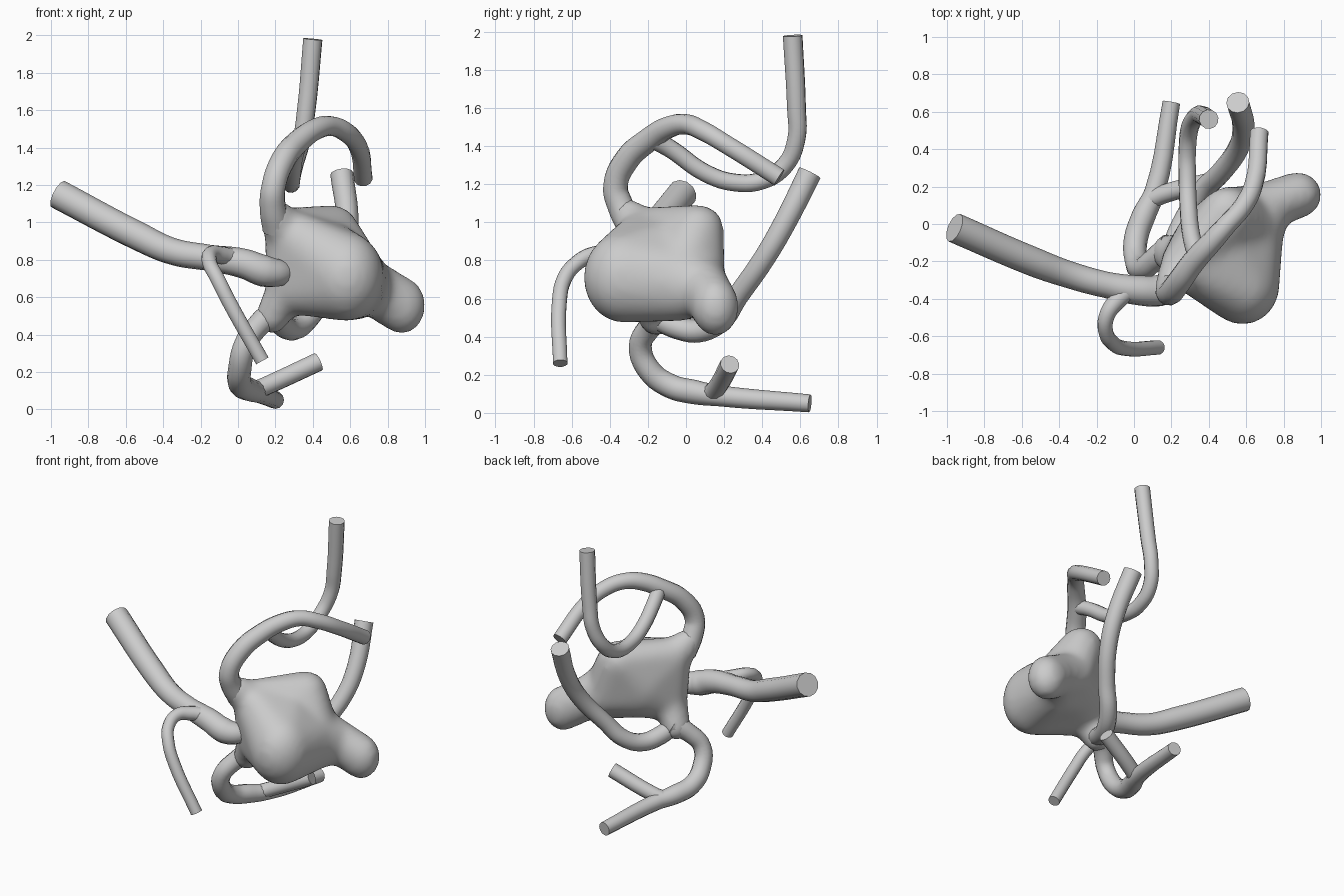
import bpy
import bmesh
from mathutils import Vector


def activate(ob):
    bpy.ops.object.select_all(action='DESELECT')
    ob.select_set(True)
    bpy.context.view_layer.objects.active = ob


def tube(name, pts):
    """Round vessel through (x, y, z, radius) points with flat ends."""
    cu = bpy.data.curves.new(name, 'CURVE')
    cu.dimensions = '3D'
    cu.bevel_depth = 1.0
    cu.bevel_resolution = 4
    cu.resolution_u = 5
    cu.use_fill_caps = True
    sp = cu.splines.new('BEZIER')
    sp.bezier_points.add(len(pts) - 1)
    for bp, (x, y, z, r) in zip(sp.bezier_points, pts):
        bp.co = (x, y, z)
        bp.radius = r
        bp.handle_left_type = bp.handle_right_type = 'AUTO'
    ob = bpy.data.objects.new(name, cu)
    bpy.context.collection.objects.link(ob)
    activate(ob)
    bpy.ops.object.convert(target='MESH')
    ob = bpy.context.object
    bpy.ops.object.shade_smooth_by_angle(angle=0.8)
    return ob


def hull(blobs):
    """Convex skin stretched over ellipsoids given as (centre, radii)."""
    bm = bmesh.new()
    for c, s in blobs:
        new = bmesh.ops.create_icosphere(bm, subdivisions=3, radius=1)['verts']
        for v in new:
            v.co = Vector([c[i] + v.co[i] * s[i] for i in range(3)])
    res = bmesh.ops.convex_hull(bm, input=bm.verts[:])
    junk = {g for g in res['geom_interior'] + res['geom_unused']
            if isinstance(g, bmesh.types.BMVert)}
    bmesh.ops.delete(bm, geom=list(junk), context='VERTS')
    bmesh.ops.recalc_face_normals(bm, faces=bm.faces[:])
    me = bpy.data.meshes.new("sac")
    bm.to_mesh(me)
    bm.free()
    ob = bpy.data.objects.new("sac", me)
    bpy.context.collection.objects.link(ob)
    return ob


# Sac: overlapping hulls for the bulges, merged by remeshing and smoothed
front = ((0.58, -0.33, 0.71), (0.20, 0.21, 0.24))
right = ((0.64, -0.04, 0.68), (0.16, 0.18, 0.20))
centre = ((0.44, -0.08, 0.78), (0.22, 0.20, 0.25))
top_back = ((0.50, 0.06, 0.97), (0.14, 0.14, 0.125))
back = ((0.58, 0.08, 0.72), (0.13, 0.125, 0.15))
left_up = ((0.26, -0.22, 0.94), (0.12, 0.12, 0.14))
left_low = ((0.26, -0.19, 0.64), (0.11, 0.12, 0.13))
neck = ((0.72, 0.10, 0.65), (0.13, 0.13, 0.15))
lobe = ((0.875, 0.155, 0.555), (0.13, 0.125, 0.155))
root_up = ((0.20, -0.31, 1.03), (0.085, 0.08, 0.10))
root_low = ((0.18, -0.15, 0.49), (0.09, 0.10, 0.09))
groups = [(front, right, centre), (front, left_up, left_low, centre),
          (left_up, left_low, centre, top_back, back), (right, top_back, back, centre),
          (right, back, neck), (neck, lobe), (left_up, root_up), (left_low, root_low)]
parts = [hull(g) for g in groups]
activate(parts[0])
for p in parts:
    p.select_set(True)
bpy.ops.object.join()
sac = bpy.context.object
sac.name = "sac"
m = sac.modifiers.new("merge", 'REMESH')
m.mode = 'VOXEL'
m.voxel_size = 0.022
m = sac.modifiers.new("soften", 'SMOOTH')
m.factor = 0.5
m.iterations = 18
activate(sac)
for m in list(sac.modifiers):
    bpy.ops.object.modifier_apply(modifier=m.name)
bpy.ops.object.shade_smooth()

# Left vessel and its small side branch
tube("left_vessel", [
    (-0.96, -0.02, 1.15, .08), (-0.53, -0.205, 0.925, .078), (-0.35, -0.27, 0.845, .072),
    (-0.15, -0.325, 0.81, .07), (0.03, -0.355, 0.78, .08), (0.14, -0.355, 0.74, .085),
    (0.21, -0.33, 0.73, .075), (0.28, -0.27, 0.74, .05)])
tube("left_branch", [
    (-0.02, -0.35, 0.81, .05), (-0.09, -0.41, 0.825, .048), (-0.145, -0.49, 0.83, .042),
    (-0.15, -0.58, 0.78, .04), (-0.11, -0.64, 0.70, .04), (-0.05, -0.665, 0.58, .04),
    (0.13, -0.66, 0.26, .039)])

# Upper arch and the branch rising from it
tube("upper_arch", [
    (0.21, -0.28, 0.97, .08), (0.185, -0.345, 1.09, .07), (0.19, -0.37, 1.19, .066),
    (0.24, -0.31, 1.33, .066), (0.32, -0.20, 1.43, .063), (0.42, -0.09, 1.50, .058),
    (0.50, 0.00, 1.515, .053), (0.58, 0.09, 1.48, .052), (0.64, 0.21, 1.41, .05),
    (0.67, 0.49, 1.235, .05)])
tube("upper_branch", [
    (0.34, -0.18, 1.44, .05), (0.31, -0.08, 1.385, .048), (0.29, 0.10, 1.26, .047),
    (0.285, 0.25, 1.21, .047), (0.285, 0.40, 1.22, .047), (0.30, 0.52, 1.30, .048),
    (0.34, 0.58, 1.44, .048), (0.365, 0.58, 1.60, .05), (0.40, 0.56, 1.98, .052)])

# Rear vessel curving up behind the sac
tube("rear_vessel", [
    (0.20, -0.16, 0.50, .06), (0.24, -0.05, 0.45, .062), (0.30, 0.07, 0.43, .06),
    (0.37, 0.18, 0.48, .058), (0.46, 0.27, 0.61, .056), (0.56, 0.41, 0.81, .057),
    (0.585, 0.52, 1.00, .059), (0.555, 0.65, 1.26, .062)])

# Lower vessel curling under the sac, with its fork
tube("lower_vessel", [
    (0.20, -0.12, 0.52, .075), (0.11, -0.19, 0.45, .062), (0.04, -0.24, 0.35, .06),
    (0.01, -0.19, 0.22, .062), (0.01, -0.08, 0.14, .064), (0.05, 0.04, 0.11, .064),
    (0.11, 0.17, 0.09, .055), (0.20, 0.65, 0.05, .047)])
tube("lower_branch", [
    (0.09, 0.13, 0.10, .05), (0.16, 0.16, 0.13, .05), (0.43, 0.23, 0.255, .051)])
